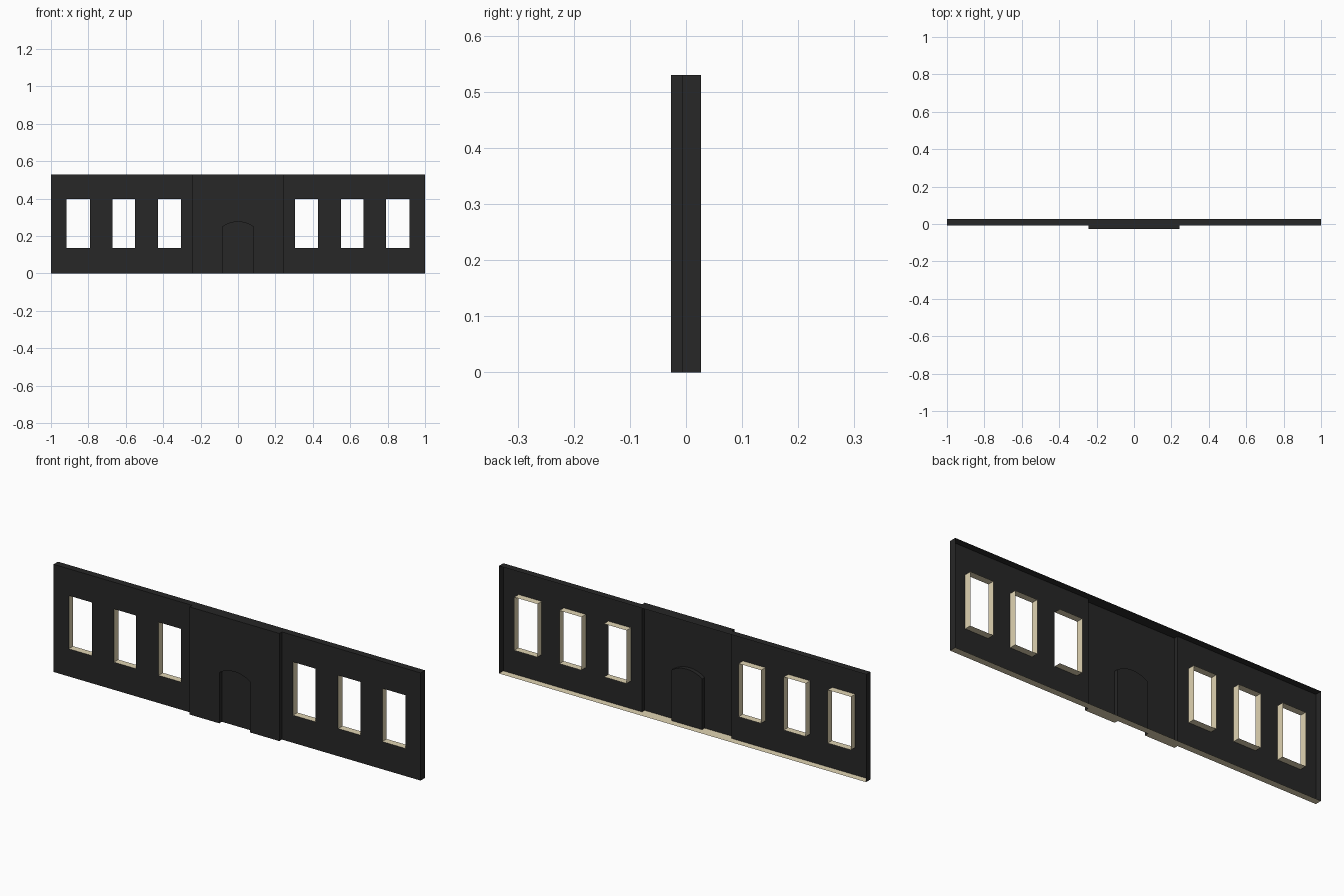
import bpy, bmesh, math

if "Cube" in bpy.data.objects:
    bpy.data.objects.remove(bpy.data.objects["Cube"])

# Main dimensions (open-backed facade shell)
H = 0.53                                   # wall height
Y_PORCH, Y_WALL, Y_BACK = -0.027, -0.007, 0.027
PORCH = 0.244                              # half width of projecting bay
DOOR, SPRING, RISE = 0.083, 0.25, 0.026    # door half width, arch spring, arch rise
SILL, HEAD = 0.136, 0.398
WINDOWS = [(0.305, 0.428), (0.551, 0.671), (0.791, 0.917)]


def material(name, rgb):
    m = bpy.data.materials.new(name)
    m.diffuse_color = (*rgb, 1)
    m.use_nodes = True
    m.node_tree.nodes["Principled BSDF"].inputs["Base Color"].default_value = m.diffuse_color
    return m


DARK = material("charcoal", (0.02, 0.02, 0.02))
CREAM = material("cream", (0.75, 0.66, 0.45))


def make(name, faces, mat):
    """Build a welded shell from a list of polygons."""
    bm = bmesh.new()
    for pts in faces:
        bm.faces.new([bm.verts.new(p) for p in pts])
    bmesh.ops.remove_doubles(bm, verts=bm.verts, dist=1e-5)
    me = bpy.data.meshes.new(name)
    bm.to_mesh(me)
    bm.free()
    me.materials.append(mat)
    ob = bpy.data.objects.new(name, me)
    bpy.context.collection.objects.link(ob)
    return ob


def front(outline, y):
    """Polygon facing -y from (x, z) points, counter-clockwise from the front."""
    return [(x, y, z) for x, z in outline]


def rect(x0, x1, z0, z1, y):
    return front([(x0, z0), (x1, z0), (x1, z1), (x0, z1)], y)


def sweep(path, y0, y1):
    """Strip of quads joining an (x, z) path at depth y0 to the same path at y1."""
    return [[(a[0], y0, a[1]), (a[0], y1, a[1]), (b[0], y1, b[1]), (b[0], y0, b[1])]
            for a, b in zip(path, path[1:])]


# Wings: front faces around the windows, with matching ends and tops
for side, label in ((-1, "left"), (1, "right")):
    spans = sorted(tuple(sorted((side * a, side * b))) for a, b in WINDOWS)
    lo, hi = sorted((side * PORCH, side * 1.0))
    xs = [lo] + [x for s in spans for x in s] + [hi]
    faces = []
    for i, (a, b) in enumerate(zip(xs, xs[1:])):
        faces += [rect(a, b, 0, SILL, Y_WALL), rect(a, b, HEAD, H, Y_WALL)]
        if i % 2 == 0:
            faces.append(rect(a, b, SILL, HEAD, Y_WALL))
    end = [(-1, 0), (-1, H)] if side < 0 else [(1, H), (1, 0)]
    faces += [f[::-1] for f in sweep(end, Y_WALL, Y_BACK)]
    make(label + "_wing", faces, DARK)

    # Window reveals; the innermost right window lacks its outer jamb
    faces = []
    for a, b in spans:
        loop = [(b, SILL), (a, SILL), (a, HEAD), (b, HEAD), (b, SILL)]
        if side > 0 and a == WINDOWS[0][0]:
            loop.pop()
        faces += sweep(loop, Y_WALL, Y_BACK)
    make(label + "_window_reveals", faces, CREAM)

# Arched door outline, left foot to right foot
radius = (DOOR ** 2 + RISE ** 2) / (2 * RISE)
half = math.asin(DOOR / radius)
arch = [(-DOOR, 0)]
for i in range(9):
    t = half * (i / 4 - 1)
    arch.append((radius * math.sin(t), SPRING + RISE - radius * (1 - math.cos(t))))
arch.append((DOOR, 0))

# Projecting entrance bay with its side returns and door recess
bay = [front([(-PORCH, 0)] + arch + [(PORCH, 0), (PORCH, H), (-PORCH, H)], Y_PORCH)]
bay += [[(-PORCH, Y_PORCH, 0), (-PORCH, Y_PORCH, H), (-PORCH, Y_WALL, H), (-PORCH, Y_WALL, 0)],
        [(PORCH, Y_PORCH, 0), (PORCH, Y_WALL, 0), (PORCH, Y_WALL, H), (PORCH, Y_PORCH, H)]]
bay += sweep(arch, Y_PORCH, Y_WALL)
make("entrance_bay", bay, DARK)
make("door_panel", [front(arch[::-1], Y_WALL)], DARK)


def flat(x0, x1, y0, y1, z):
    return [(x0, y0, z), (x1, y0, z), (x1, y1, z), (x0, y1, z)]


# Top cap and base strip; the base is open in front of the door
make("top_cap", [flat(-1, 1, Y_WALL, Y_BACK, H),
                 flat(-PORCH, PORCH, Y_PORCH, Y_WALL, H)], DARK)
base = [flat(-1, 1, Y_WALL, Y_BACK, 0),
        flat(-PORCH, -DOOR, Y_PORCH, Y_WALL, 0),
        flat(DOOR, PORCH, Y_PORCH, Y_WALL, 0)]
make("base_strip", [f[::-1] for f in base], CREAM)
